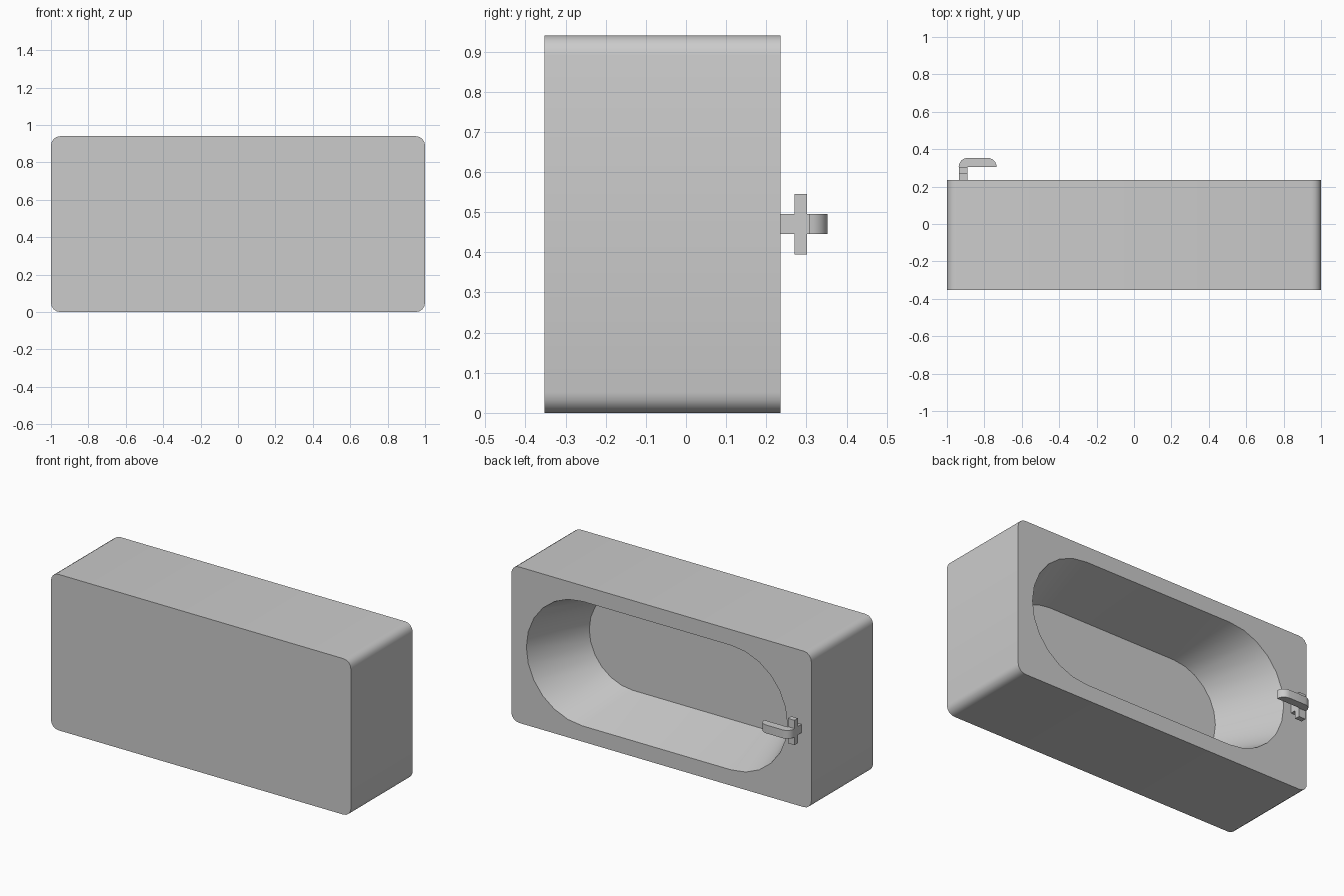
import bpy, math

if "Cube" in bpy.data.objects:
    bpy.data.objects.remove(bpy.data.objects["Cube"])

MID_Z = 0.47


def activate(obj):
    bpy.ops.object.select_all(action='DESELECT')
    obj.select_set(True)
    bpy.context.view_layer.objects.active = obj


def extrude(name, profile, axis, lo, hi, far=None):
    """Prism from a 2D profile: axis 'y' takes (x, z), axis 'z' takes (x, y).
    An optional second profile at the far end makes it tapered."""
    def point(p, d):
        return (p[0], d, p[1]) if axis == 'y' else (p[0], p[1], d)
    n = len(profile)
    verts = [point(p, lo) for p in profile] + [point(p, hi) for p in (far or profile)]
    faces = [tuple(range(n)), tuple(range(2 * n - 1, n - 1, -1))]
    faces += [(i, i + n, (i + 1) % n + n, (i + 1) % n) for i in range(n)]
    mesh = bpy.data.meshes.new(name)
    mesh.from_pydata(verts, [], faces)
    obj = bpy.data.objects.new(name, mesh)
    bpy.context.collection.objects.link(obj)
    activate(obj)
    bpy.ops.object.mode_set(mode='EDIT')
    bpy.ops.mesh.select_all(action='SELECT')
    bpy.ops.mesh.normals_make_consistent(inside=False)
    bpy.ops.object.mode_set(mode='OBJECT')
    return obj


def arc(cx, cy, r, start, end, steps):
    angles = [math.radians(start + (end - start) * i / steps) for i in range(steps + 1)]
    return [(cx + r * math.cos(a), cy + r * math.sin(a)) for a in angles]


def stadium(x0, x1, r):
    return arc(x1 - r, MID_Z, r, -90, 90, 12) + arc(x0 + r, MID_Z, r, 90, 270, 12)


# Tub block with rounded long edges
r = 0.05
block = (arc(1 - r, 0.94 - r, r, 0, 90, 4) + arc(r - 1, 0.94 - r, r, 90, 180, 4)
         + arc(r - 1, r, r, 180, 270, 4) + arc(1 - r, r, r, 270, 360, 4))
tub = extrude("tub", block, 'y', -0.353, 0.235)

# Basin hollow: stadium opening narrowing to a smaller floor
# (the cutter overshoots the rim by a tenth of the depth)
floor_y, rim_y, over = -0.15, 0.235, 1.1
floor, rim = (-0.69, 0.75, 0.29), (-0.84, 0.90, 0.375)
beyond = [f + (t - f) * over for f, t in zip(floor, rim)]
cutter = extrude("basin_cutter", stadium(*floor), 'y', floor_y,
                 floor_y + (rim_y - floor_y) * over, stadium(*beyond))
cut = tub.modifiers.new("basin", 'BOOLEAN')
cut.operation = 'DIFFERENCE'
cut.solver = 'EXACT'
cut.object = cutter
activate(tub)
bpy.ops.object.modifier_apply(modifier=cut.name)
bpy.data.objects.remove(cutter)
bpy.ops.object.shade_smooth_by_angle(angle=math.radians(30))

# Tap: post, cross handle and rounded spout
post = [(-0.935, 0.23), (-0.89, 0.23), (-0.89, 0.308), (-0.935, 0.308)]
extrude("tap_post", post, 'z', MID_Z - 0.025, MID_Z + 0.025)
handle = [(-0.935, 0.27), (-0.89, 0.27), (-0.89, 0.302), (-0.935, 0.302)]
extrude("tap_handle", handle, 'z', MID_Z - 0.075, MID_Z + 0.075)
q = 0.047
spout = arc(-0.735 - q, 0.306, q, 0, 90, 6) + arc(-0.937 + q, 0.306, q, 90, 180, 6)
extrude("tap_spout", spout, 'z', MID_Z - 0.025, MID_Z + 0.025)
bpy.ops.object.shade_smooth_by_angle(angle=math.radians(30))
